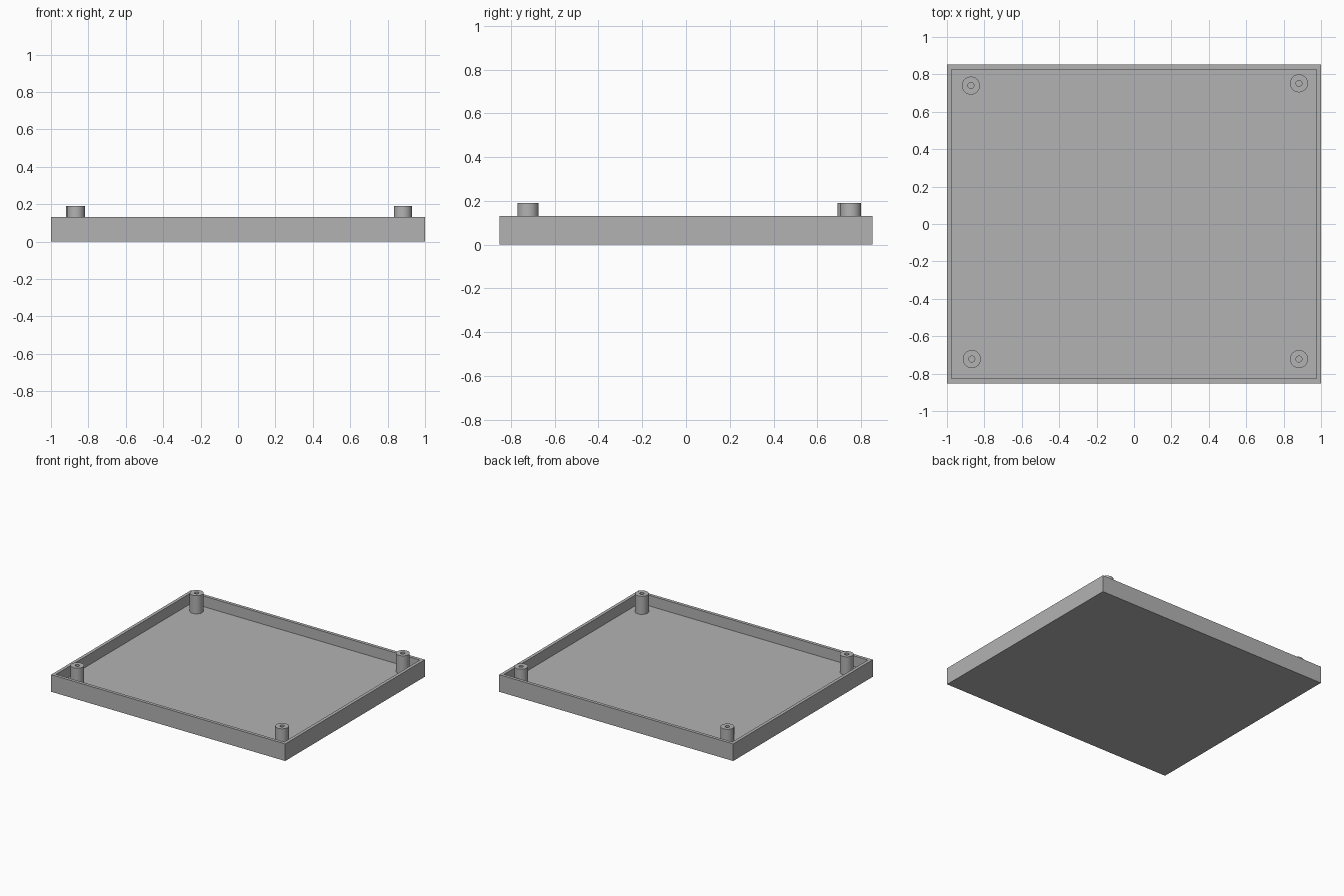
import bpy
import bmesh
import math

default = bpy.data.objects.get("Cube")
if default:
    bpy.data.objects.remove(default)

HALF_X, HALF_Y, RIM = 1.0, 0.852, 0.132
WALL, FLOOR = 0.035, 0.05
POST_TOP, POST_R, HOLE_R = 0.19, 0.048, 0.016

grey = bpy.data.materials.new("plain grey")
grey.use_nodes = True
grey.diffuse_color = (0.45, 0.45, 0.45, 1)
grey.node_tree.nodes["Principled BSDF"].inputs["Base Color"].default_value = grey.diffuse_color


def add_object(name, bm):
    bmesh.ops.recalc_face_normals(bm, faces=bm.faces)
    mesh = bpy.data.meshes.new(name)
    bm.to_mesh(mesh)
    bm.free()
    mesh.materials.append(grey)
    obj = bpy.data.objects.new(name, mesh)
    bpy.context.collection.objects.link(obj)
    return obj


# Open tray: a box whose top is inset for the rim and sunk to the floor
bm = bmesh.new()
bmesh.ops.create_cube(bm, size=1)
bmesh.ops.scale(bm, vec=(2 * HALF_X, 2 * HALF_Y, RIM), verts=bm.verts)
bmesh.ops.translate(bm, vec=(0, 0, RIM / 2), verts=bm.verts)
top = max(bm.faces, key=lambda f: f.calc_center_median().z)
bmesh.ops.inset_region(bm, faces=[top], thickness=WALL)
well = bmesh.ops.extrude_face_region(bm, geom=[top])["geom"]
bmesh.ops.translate(bm, vec=(0, 0, FLOOR - RIM),
                    verts=[v for v in well if isinstance(v, bmesh.types.BMVert)])
if top.is_valid:
    bmesh.ops.delete(bm, geom=[top], context="FACES_ONLY")
add_object("tray", bm)


# Hollow screw posts: a closed profile spun around each post axis
def add_post(name, x, y):
    bm = bmesh.new()
    profile = [(HOLE_R, FLOOR), (HOLE_R, POST_TOP), (POST_R, POST_TOP), (POST_R, FLOOR)]
    verts = [bm.verts.new((r, 0, z)) for r, z in profile]
    edges = [bm.edges.new(pair) for pair in zip(verts, verts[1:])]
    bmesh.ops.spin(bm, geom=verts + edges, axis=(0, 0, 1), cent=(0, 0, 0),
                   angle=math.tau, steps=48, use_merge=True)
    bmesh.ops.remove_doubles(bm, verts=bm.verts, dist=0.0001)
    post = add_object(name, bm)
    post.location = (x, y, 0)
    bpy.ops.object.select_all(action="DESELECT")
    post.select_set(True)
    bpy.context.view_layer.objects.active = post
    bpy.ops.object.shade_smooth_by_angle(angle=math.radians(30))


add_post("back_right_post", -0.872, 0.74)
add_post("back_left_post", 0.882, 0.752)
add_post("front_right_post", -0.867, -0.722)
add_post("front_left_post", 0.882, -0.722)
